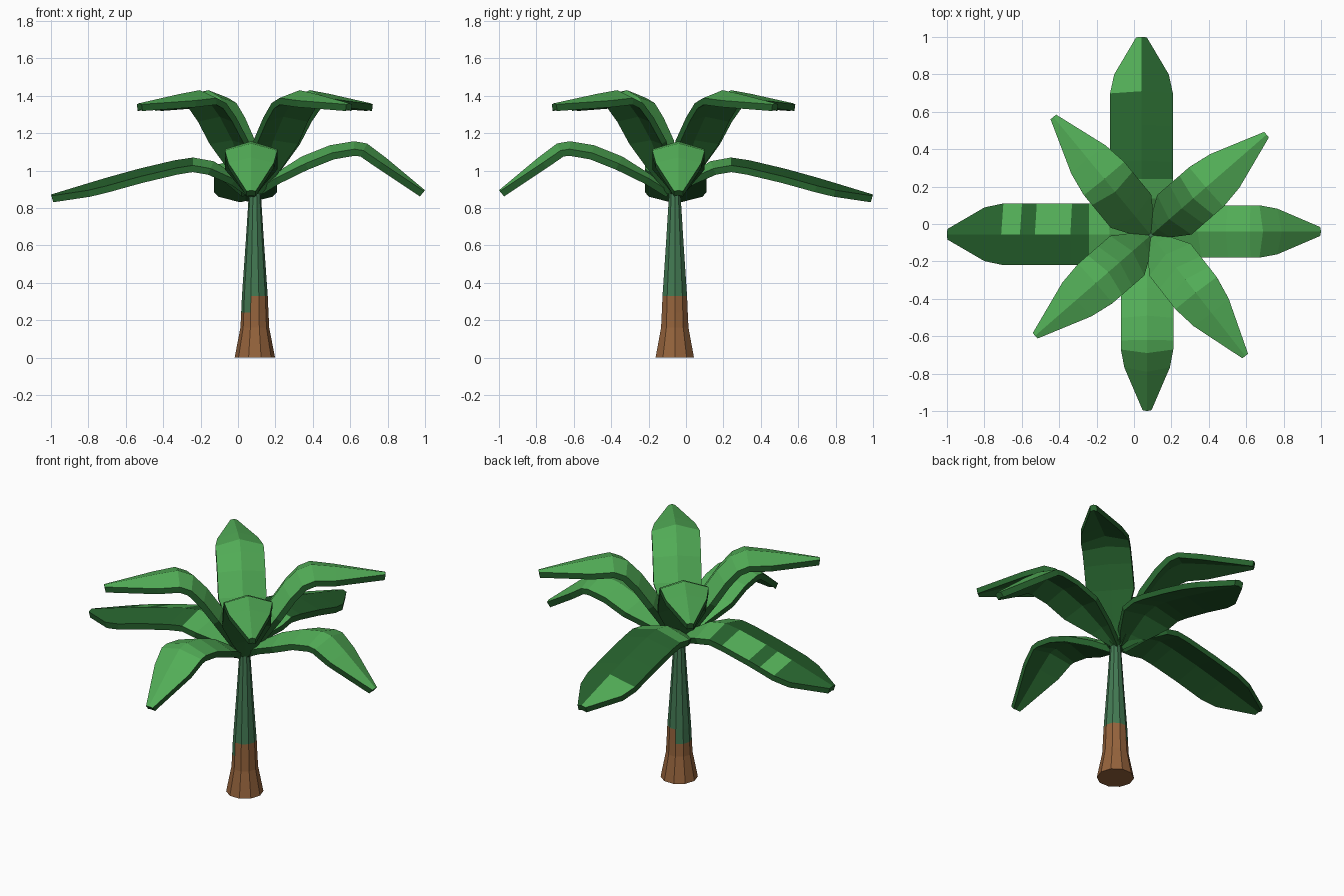
import bpy, bmesh, math
from mathutils import Vector

if "Cube" in bpy.data.objects:
    bpy.data.objects.remove(bpy.data.objects["Cube"])


def material(name, rgb):
    m = bpy.data.materials.new(name)
    m.diffuse_color = (*rgb, 1)
    m.use_nodes = True
    m.node_tree.nodes["Principled BSDF"].inputs["Base Color"].default_value = m.diffuse_color
    return m


LIGHT = material("light_green", (0.085, 0.42, 0.095))
DARK = material("dark_green", (0.02, 0.125, 0.027))
BARK = material("brown_bark", (0.30, 0.125, 0.045))
STEM = material("green_stem", (0.055, 0.19, 0.085))


def finish(name, bm, mats):
    bmesh.ops.recalc_face_normals(bm, faces=bm.faces[:])
    mesh = bpy.data.meshes.new(name)
    bm.to_mesh(mesh)
    bm.free()
    for m in mats:
        mesh.materials.append(m)
    obj = bpy.data.objects.new(name, mesh)
    bpy.context.collection.objects.link(obj)


def skin(bm, rings, pick):
    """Bridge closed rings of points; pick(segment, side) gives the material slot."""
    vs = [[bm.verts.new(p) for p in ring] for ring in rings]
    n = len(vs[0])
    for i in range(len(vs) - 1):
        for j in range(n):
            k = (j + 1) % n
            f = bm.faces.new((vs[i][j], vs[i][k], vs[i + 1][k], vs[i + 1][j]))
            f.material_index = pick(i, j)
    bm.faces.new(vs[0][::-1]).material_index = pick(0, n - 1)
    bm.faces.new(vs[-1]).material_index = pick(len(vs) - 2, n - 1)


# Trunk: flared base, brown below and green above with a stepped border
SIDES = 10
TRUNK = [(0, .108), (.16, .077), (.24, .073), (.33, .069), (.6, .05), (.91, .03)]


def trunk_color(i, j):
    on_right = math.cos((j + .5) * math.tau / SIDES) > -.05
    return 0 if i < 2 or (i == 2 and on_right) else 1


bm = bmesh.new()
skin(bm, [[(.09 + r * math.cos(j * math.tau / SIDES),
            -.06 + r * math.sin(j * math.tau / SIDES), z)
           for j in range(SIDES)] for z, r in TRUNK], trunk_color)
finish("trunk", bm, [BARK, STEM])


# Leaf: ridged blade swept along a ridge path of (distance out, height, width factor)
def leaf(name, origin, angle, path, half_width, dark_left=(), dark_right=()):
    a = math.radians(angle)
    out = Vector((math.cos(a), math.sin(a), 0))
    left = Vector((-math.sin(a), math.cos(a), 0))
    up = Vector((0, 0, 1))
    ridge = [Vector((*origin, 0)) + out * r + up * z for r, z, w in path]
    rings = []
    for i, p in enumerate(ridge):
        t = (ridge[min(i + 1, len(ridge) - 1)] - ridge[max(i - 1, 0)]).normalized()
        n = t.cross(left).normalized()
        w = path[i][2]
        side = left * half_width * w
        drop = n * .042 * w
        thick = n * .036
        top = [p + side - drop, p, p - side - drop]
        rings.append(top + [q - thick for q in reversed(top)])

    def pick(i, j):
        if j == 0:
            return int(i in dark_left)
        if j == 1:
            return int(i in dark_right)
        return 1

    bm = bmesh.new()
    skin(bm, rings, pick)
    finish(name, bm, [LIGHT, DARK])


ARCHED = [(0, .89, .12), (.11, .98, .55), (.26, 1.075, 1), (.41, 1.135, 1),
          (.54, 1.157, 1), (.61, 1.145, 1), (.71, 1.07, .87), (.92, .895, .17)]
RAISED = [(0, .89, .12), (.05, 1.01, .55), (.13, 1.18, 1), (.22, 1.31, 1),
          (.30, 1.395, 1), (.39, 1.43, 1), (.53, 1.41, .85), (.82, 1.36, .14)]
LONG = [(0, .89, .12), (.08, .97, .55), (.21, 1.05, 1), (.32, 1.07, 1),
        (.42, 1.055, 1), (.61, 1.01, 1), (.69, .988, 1), (.79, .96, 1),
        (.89, .93, .87), (1.08, .872, .17)]

# Lower leaves along the axes
leaf("right_leaf", (.08, -.04), 0, ARCHED, .14)
leaf("front_leaf", (.07, -.08), 270, ARCHED, .14)
leaf("left_leaf", (.08, -.055), 180, LONG, .165, range(3, 9), (3, 5, 7, 8))
leaf("back_leaf", (.04, -.08), 90, LONG, .168, range(3, 7), range(3, 9))

# Upper leaves on the diagonals
for name, angle in (("back_right", 41), ("back_left", 129.5),
                    ("front_left", 221), ("front_right", 308)):
    leaf(name + "_upper_leaf", (.09, -.06), angle, RAISED, .14)
